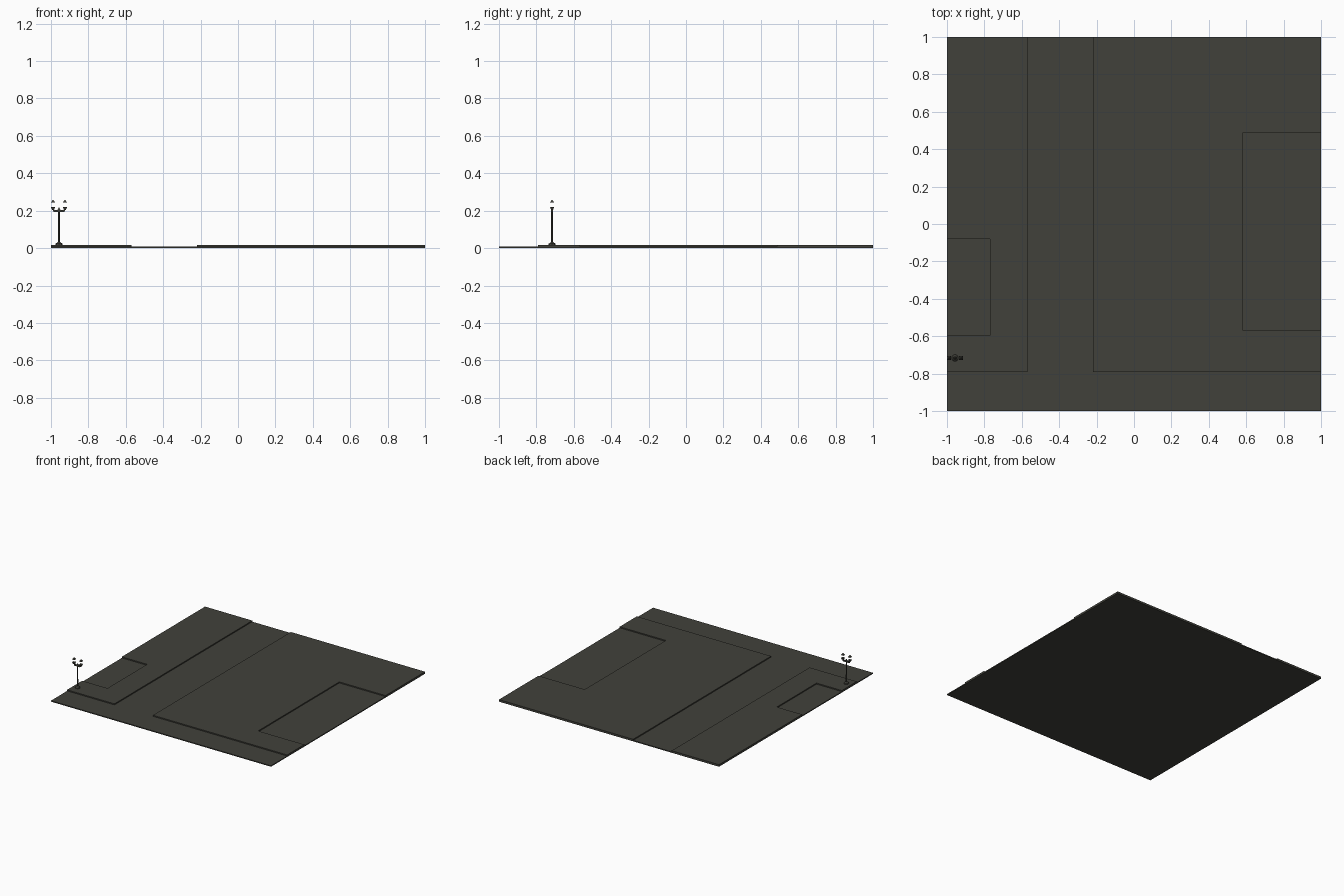
import bpy, bmesh, math

if "Cube" in bpy.data.objects:
    bpy.data.objects.remove(bpy.data.objects["Cube"])

ROAD_Z = 0.008
WALK_Z = 0.017
LAMP_X, LAMP_Y = -0.957, -0.716


def material(name, rgb):
    m = bpy.data.materials.new(name)
    m.diffuse_color = (*rgb, 1)
    m.use_nodes = True
    m.node_tree.nodes["Principled BSDF"].inputs["Base Color"].default_value = m.diffuse_color
    return m


asphalt = material("dark_asphalt", (0.053, 0.053, 0.043))


def finish(name, bm):
    bmesh.ops.recalc_face_normals(bm, faces=bm.faces)
    me = bpy.data.meshes.new(name)
    bm.to_mesh(me)
    bm.free()
    me.materials.append(asphalt)
    ob = bpy.data.objects.new(name, me)
    bpy.context.collection.objects.link(ob)
    return ob


def slab(name, outline, z0, z1):
    """Flat outline extruded upwards."""
    bm = bmesh.new()
    face = bm.faces.new([bm.verts.new((x, y, z0)) for x, y in outline])
    top = bmesh.ops.extrude_face_region(bm, geom=[face])["geom"]
    bmesh.ops.translate(bm, vec=(0, 0, z1 - z0),
                        verts=[v for v in top if isinstance(v, bmesh.types.BMVert)])
    # keep the bottom closed
    if not face.is_valid:
        bmesh.ops.holes_fill(bm, edges=bm.edges)
    return finish(name, bm)


def taper(name, x, z0, z1, r0, r1, sides=4):
    """Tapered prism on the lamp's axis line; four-sided ones sit square."""
    bm = bmesh.new()
    bmesh.ops.create_cone(bm, cap_ends=True, segments=sides, radius1=r0, radius2=r1, depth=z1 - z0)
    if sides == 4:
        for v in bm.verts:
            cx, cy = v.co.x, v.co.y
            c = math.sqrt(0.5)
            v.co.x, v.co.y = (cx - cy) * c, (cx + cy) * c
    bmesh.ops.translate(bm, vec=(x, LAMP_Y, (z0 + z1) / 2), verts=bm.verts)
    return finish(name, bm)


# road plate
slab("road", [(-1, -1), (1, -1), (1, 1), (-1, 1)], 0, ROAD_Z)

# raised pavements, each with a sunken lot cut in from the outer edge
slab("right_pavement",
     [(-0.22, -0.79), (1, -0.79), (1, -0.567), (0.58, -0.567),
      (0.58, 0.487), (1, 0.487), (1, 1), (-0.22, 1)], ROAD_Z - 0.002, WALK_Z)
slab("left_pavement",
     [(-1, -0.79), (-0.57, -0.79), (-0.57, 1), (-1, 1),
      (-1, -0.08), (-0.77, -0.08), (-0.77, -0.595), (-1, -0.595)], ROAD_Z - 0.002, WALK_Z)

# street lamp: stepped foot, post and arm
taper("lamp_foot", LAMP_X, WALK_Z - 0.005, 0.024, 0.02, 0.018, 8)
taper("lamp_foot_top", LAMP_X, 0.024, 0.032, 0.018, 0.006, 8)
taper("lamp_post", LAMP_X, 0.03, 0.2, 0.0055, 0.0045, 8)
slab("lamp_arm", [(LAMP_X - 0.026, LAMP_Y - 0.006), (LAMP_X + 0.026, LAMP_Y - 0.006),
                  (LAMP_X + 0.026, LAMP_Y + 0.006), (LAMP_X - 0.026, LAMP_Y + 0.006)],
     0.194, 0.203)
taper("lamp_finial", LAMP_X, 0.203, 0.217, 0.011, 0.003)

# lantern cups and floating caps on both ends of the arm
for side, s in (("left", -1), ("right", 1)):
    x = LAMP_X + s * 0.032
    taper(side + "_lantern_stem", x - s * 0.005, 0.196, 0.207, 0.006, 0.006)
    taper(side + "_lantern_cup", x, 0.205, 0.22, 0.007, 0.016)
    taper(side + "_lantern_cap", x, 0.243, 0.257, 0.016, 0.004)
